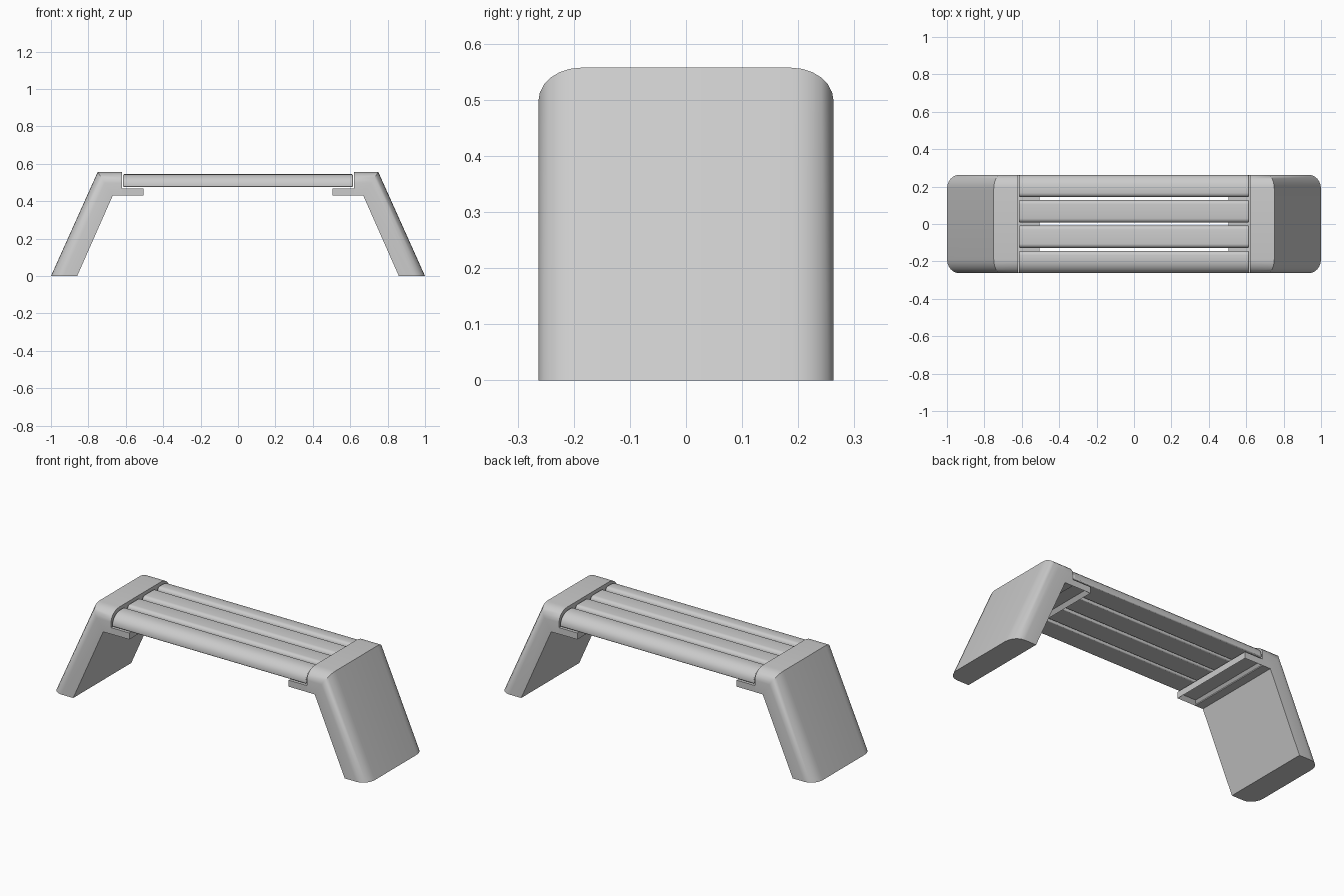
import bpy, bmesh, math

if "Cube" in bpy.data.objects:
    bpy.data.objects.remove(bpy.data.objects["Cube"])

HALF = 0.263      # half depth of the bench
THICK = 0.128     # thickness of the side supports


def finish(name, bm, bevel, mirror_axis):
    bmesh.ops.recalc_face_normals(bm, faces=bm.faces)
    mesh = bpy.data.meshes.new(name)
    bm.to_mesh(mesh)
    bm.free()
    ob = bpy.data.objects.new(name, mesh)
    bpy.context.collection.objects.link(ob)
    bpy.ops.object.select_all(action='DESELECT')
    bpy.context.view_layer.objects.active = ob
    ob.select_set(True)
    bpy.ops.object.shade_smooth_by_angle(angle=math.radians(35))
    if bevel:
        b = ob.modifiers.new("Bevel", 'BEVEL')
        b.width, b.segments = bevel, 2
        b.limit_method, b.angle_limit = 'ANGLE', math.radians(50)
    m = ob.modifiers.new("Mirror", 'MIRROR')
    m.use_axis = [a == mirror_axis for a in 'XYZ']
    m.use_mirror_merge = False
    return ob


def loft(bm, rings):
    rows = [[bm.verts.new(p) for p in r] for r in rings]
    n = len(rows[0])
    for a, b in zip(rows, rows[1:]):
        for i in range(n):
            j = (i + 1) % n
            bm.faces.new((a[i], a[j], b[j], b[i]))
    bm.faces.new(rows[0])
    bm.faces.new(rows[-1])


def arc(cy, cz, ry, rz, start, end, steps):
    return [(cy + ry * math.cos(math.radians(start + (end - start) * i / steps)),
             cz + rz * math.sin(math.radians(start + (end - start) * i / steps)))
            for i in range(steps + 1)]


# side supports: D-shaped section swept up the slanted leg and over the top
half = [(y, -z) for y, z in arc(HALF - 0.075, -0.06, 0.075, 0.06, 0, 90, 6)]
section = [(HALF, THICK)] + half + [(-y, d) for y, d in reversed(half)] + [(-HALF, THICK)]
stations = [((1.0, 0.0), (0.86, 0.0)),       # (outer, inner) points at each station
            ((0.75, 0.557), (0.67, 0.43)),
            ((0.62, 0.557), (0.62, 0.43))]
rings = []
for (ox, oz), (ix, iz) in stations:
    rings.append([(ox + (ix - ox) * d / THICK, y, oz + (iz - oz) * d / THICK)
                  for y, d in section])
bm = bmesh.new()
loft(bm, rings)
finish("side_support", bm, 0, 'X')

# ledges carrying the slats, with a shallow recess underneath
bm = bmesh.new()
bmesh.ops.create_cube(bm, size=1)
for v in bm.verts:
    v.co.x = 0.505 if v.co.x < 0 else 0.625
    v.co.y *= 2 * HALF - 0.001
    v.co.z = 0.43 if v.co.z < 0 else 0.467
bm.normal_update()
under = [f for f in bm.faces if f.normal.z < -0.9]
bmesh.ops.inset_region(bm, faces=under, thickness=0.025)
bmesh.ops.translate(bm, verts=under[0].verts, vec=(0, 0, 0.02))
finish("slat_ledge", bm, 0, 'X')


# seat slats: flat underside, rounded top edges
def slat(name, y0, y1, outer_ry, outer_rz):
    z0, z1, r = 0.475, 0.545, 0.022
    prof = [(y0, z0), (y1, z0)]
    prof += arc(y1 - outer_ry, z1 - outer_rz, outer_ry, outer_rz, 0, 90, 6)
    prof += arc(y0 + r, z1 - r, r, r, 90, 180, 4)
    b = bmesh.new()
    loft(b, [[(x, y, z) for y, z in prof] for x in (-0.614, 0.614)])
    finish(name, b, 0.005, 'Y')


slat("inner_slat", 0.008, 0.128, 0.022, 0.022)
slat("outer_slat", 0.144, HALF, 0.072, 0.058)
